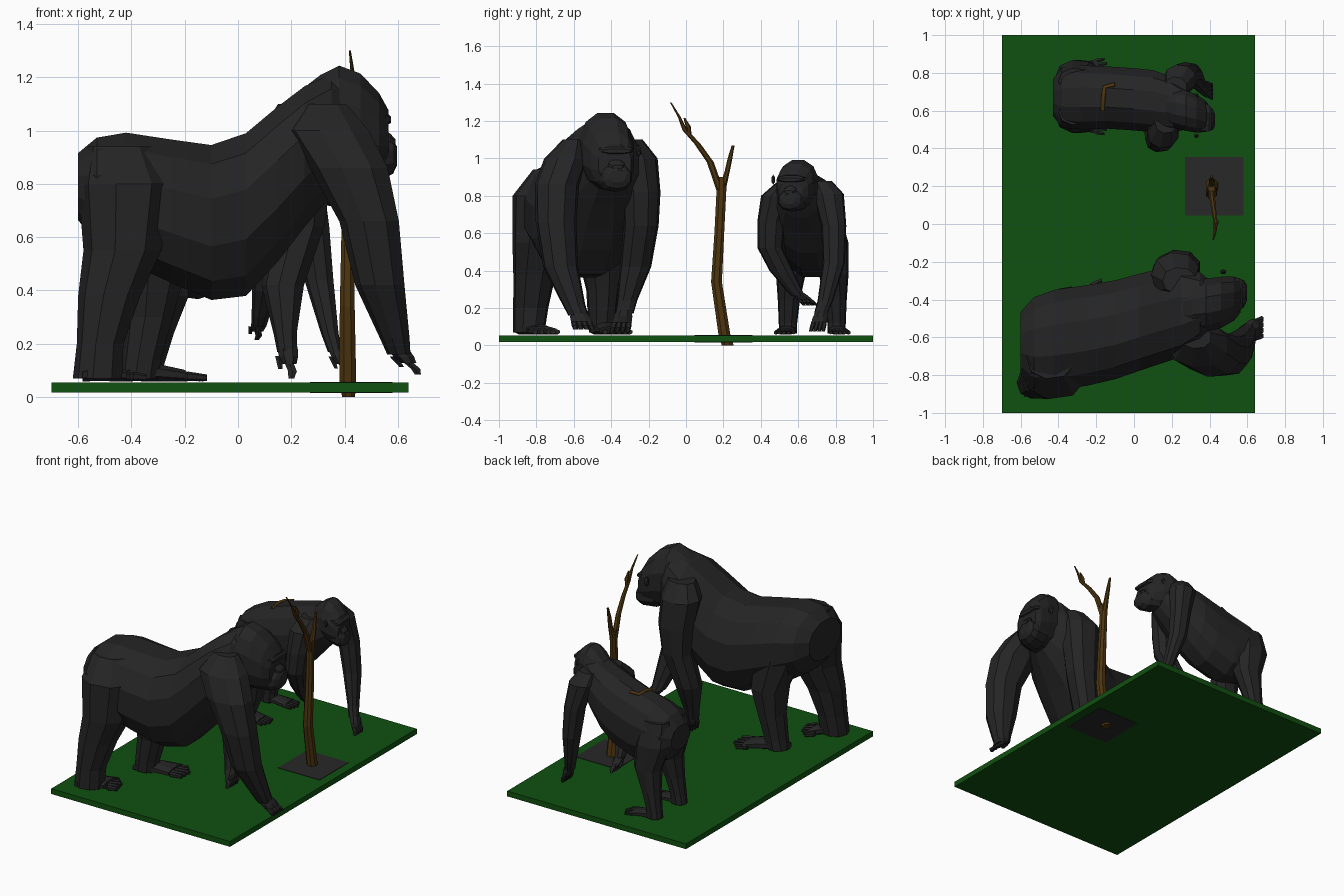
import bpy, bmesh, math
from mathutils import Vector


def material(name, rgb):
    m = bpy.data.materials.new(name)
    m.diffuse_color = (*rgb, 1)
    return m


FUR = material("dark_fur", (0.018, 0.018, 0.018))
GRASS = material("grass_green", (0.005, 0.08, 0.005))
BARK = material("bark_brown", (0.075, 0.036, 0.005))
STONE = material("dark_stone", (0.021, 0.021, 0.021))


def finish(name, bm, mat):
    bmesh.ops.recalc_face_normals(bm, faces=bm.faces)
    me = bpy.data.meshes.new(name)
    bm.to_mesh(me)
    bm.free()
    me.materials.append(mat)
    ob = bpy.data.objects.new(name, me)
    bpy.context.collection.objects.link(ob)
    return ob


def box(name, lo, hi, mat):
    bm = bmesh.new()
    bmesh.ops.create_cube(bm, size=1)
    for v in bm.verts:
        v.co = [(l + h) / 2 + c * (h - l) for c, l, h in zip(v.co, lo, hi)]
    return finish(name, bm, mat)


def loft(name, rings, axis="z", n=9, mat=FUR, power=0.9):
    """Skin rings (cx, cy, cz, a, b) lying across the x or z axis."""
    bm = bmesh.new()
    loops = []
    for cx, cy, cz, a, b in rings:
        loop = []
        for i in range(n):
            t = 2 * math.pi * (i + 0.5) / n
            c, s = math.cos(t), math.sin(t)
            u = a * math.copysign(abs(c) ** power, c)
            w = b * math.copysign(abs(s) ** power, s)
            p = (cx + u, cy + w, cz) if axis == "z" else (cx, cy + u, cz + w)
            loop.append(bm.verts.new(p))
        loops.append(loop)
    for p, q in zip(loops, loops[1:]):
        for i in range(n):
            j = (i + 1) % n
            bm.faces.new((p[i], p[j], q[j], q[i]))
    bm.faces.new(loops[0])
    bm.faces.new(loops[-1])
    return finish(name, bm, mat)


def trunk_rings(rows):
    """Rows (x, y, half width, top, bottom) to x-axis rings."""
    return [(x, y, (t + b) / 2, w, (t - b) / 2) for x, y, w, t, b in rows]


def foot(name, heel, toe, w):
    h, t = Vector(heel), Vector(toe)
    d = t - h
    side = Vector((-d.y, d.x)).normalized()
    rows = []
    for f, ww, top in ((-0.12, .6, .10), (0.1, .85, .13), (0.4, .95, .12), (0.75, 1.1, .10)):
        p = h + d * f
        rows.append((p.x, p.y, w * ww, 0.057 + (top - 0.057) * w / .07, 0.057))
    loft(name, trunk_rings(rows), "x", 8)
    for i in range(5):  # toes
        k = (i - 2) / 2
        a = h + d * 0.7 + side * w * 0.85 * k
        b = h + d * (1.05 - 0.1 * abs(k)) + side * w * 0.95 * k
        r = w * 0.24
        loft(f"{name}_toe", [(a.x, a.y, 0.06 + r, r, r), (b.x, b.y, 0.058 + r * .8, r * .7, r * .7)], "x", 6)


def hand(name, wrist, tip, w):
    p, q = Vector(wrist), Vector(tip)
    m = p.lerp(q, 0.55)
    loft(name, [(*p, w * .8, w * .8), (*p.lerp(q, .3), w * .75, w * 1.05), (*m, w * .55, w * 1.1)], "z", 8)
    for i in range(4):  # fingers
        o = Vector((0, (i - 1.5) * w * 0.55, 0))
        a, b = m + o * .9, q + o
        c = a.lerp(b, .5) + Vector((w * .15, 0, 0))
        r = w * 0.3
        loft(f"{name}_finger", [(*a, r * 1.2, r), (*c, r * 1.2, r), (*b, r * .8, r * .8)], "z", 6)
    t = p.lerp(q, .3) + Vector((-w * .7, 0, 0))
    loft(f"{name}_thumb", [(*t, w * .3, w * .3), (*(t + (q - p) * .4), w * .18, w * .2)], "z", 6)


def face(name, tip, yaw, s):
    """Muzzle, brow, nose, ears around the front of the muzzle at tip."""
    x, y, z = tip

    def row(dx, dz, w, h):
        return (x + dx * s, y + yaw * dx * s, z + dz * s, w * s, h * s)
    loft(name + "_muzzle", [row(-.14, 0, .1, .085), row(-.05, -.01, .09, .078), row(-.015, -.01, .075, .062),
                            row(0, -.005, .045, .035)], "x", 10)
    loft(name + "_nose", [row(-.08, .085, .025, .03), row(-.025, .055, .045, .025), row(-.005, .045, .03, .012)], "x", 8)
    loft(name + "_brow", [row(-.12, .135, .115, .035), row(-.04, .135, .095, .026), row(-.022, .13, .08, .012)], "x", 8)
    for k in (-1, 1):
        bm = bmesh.new()
        bmesh.ops.create_icosphere(bm, subdivisions=1, radius=1)
        for v in bm.verts:
            v.co = (x + s * (-.125 + v.co.x * .018), y - yaw * .1 * s + k * s * .137 + v.co.y * .015 * s,
                    z + s * (.13 + v.co.z * .034))
        finish(name + "_ear", bm, FUR)


# Ground slab and stone patch
box("ground_slab", (-.7, -1, .018), (.64, 1, .054), GRASS)
box("stone_patch", (.27, .045, .015), (.58, .355, .057), STONE)

# Tree trunk and branches
loft("tree_trunk", [(.415, .223, 0, .026, .034), (.412, .205, .06, .034, .034), (.41, .163, .34, .03, .031),
                    (.412, .178, .6, .026, .028), (.41, .19, .84, .022, .028), (.41, .19, .9, .02, .026)], "z", 8, BARK)
loft("right_branch", [(.41, .193, .83, .02, .02), (.412, .22, .93, .015, .014), (.41, .235, 1.0, .012, .013),
                      (.41, .252, 1.07, .006, .008)], "z", 7, BARK)
loft("left_branch", [(.41, .182, .83, .02, .02), (.415, .13, .98, .015, .019), (.425, .06, 1.08, .012, .017),
                     (.432, -.005, 1.15, .01, .014), (.43, -.035, 1.22, .008, .008), (.42, -.082, 1.3, .004, .004)],
     "z", 7, BARK)
loft("small_twig", [(.43, .02, 1.12, .008, .01), (.437, .012, 1.17, .012, .014), (.435, -.008, 1.215, .004, .005)],
     "z", 6, BARK)

# Large ape: torso and head
loft("large_torso", trunk_rings([
    (-.6, -.63, .17, .92, .66), (-.53, -.63, .25, .98, .57), (-.42, -.615, .275, 1.0, .5),
    (-.25, -.59, .275, .975, .42), (-.1, -.56, .27, .955, .355), (.03, -.52, .265, 1.0, .37),
    (.15, -.485, .26, 1.1, .5), (.25, -.46, .25, 1.175, .63), (.35, -.44, .19, 1.22, .75),
    (.42, -.43, .12, 1.2, .83)]), "x", 12)
loft("large_head", trunk_rings([
    (.24, -.45, .12, 1.16, .85), (.31, -.44, .14, 1.215, .85), (.38, -.43, .145, 1.25, .84),
    (.46, -.415, .14, 1.22, .83), (.53, -.395, .12, 1.145, .835), (.565, -.38, .09, 1.08, .86)]), "x", 12)
face("large_face", (.597, -.365, .91), .25, 1)

# Large ape: arms
loft("large_near_arm", [(.33, -.6, 1.1, .08, .06), (.34, -.64, 1.0, .16, .12), (.42, -.69, .86, .15, .12),
                        (.495, -.695, .66, .115, .11), (.535, -.67, .42, .095, .095), (.59, -.6, .22, .057, .062),
                        (.605, -.575, .16, .045, .055)])
hand("large_near_hand", (.6, -.575, .18), (.675, -.545, .085), .055)
loft("large_far_arm", [(.24, -.3, 1.1, .09, .07), (.22, -.27, 1.0, .13, .12), (.235, -.24, .82, .12, .105),
                       (.23, -.24, .64, .1, .095), (.17, -.27, .42, .082, .085), (.178, -.315, .24, .045, .055),
                       (.185, -.33, .17, .038, .05)])
hand("large_far_hand", (.185, -.33, .19), (.2, -.355, .07), .052)

# Large ape: legs
loft("large_near_leg", [(-.44, -.7, .94, .13, .12), (-.42, -.75, .8, .18, .18), (-.43, -.78, .55, .15, .15),
                        (-.48, -.81, .38, .12, .115), (-.515, -.83, .2, .09, .095), (-.525, -.84, .07, .095, .085)])
foot("large_near_foot", (-.56, -.86), (-.37, -.74), .075)
loft("large_far_leg", [(-.38, -.52, .92, .13, .11), (-.36, -.49, .7, .17, .15), (-.31, -.455, .47, .12, .125),
                       (-.33, -.445, .3, .09, .09), (-.36, -.45, .14, .075, .075), (-.37, -.45, .07, .075, .07)])
foot("large_far_foot", (-.4, -.46), (-.13, -.36), .075)

# Small ape: torso and head
loft("small_torso", trunk_rings([
    (-.43, .67, .1, .66, .5), (-.38, .67, .165, .73, .43), (-.28, .67, .175, .785, .38),
    (-.15, .67, .17, .825, .36), (0, .66, .17, .87, .41), (.1, .65, .17, .9, .49),
    (.2, .63, .155, .93, .6), (.28, .61, .11, .94, .68), (.33, .6, .07, .92, .74)]), "x", 12)
loft("small_head", trunk_rings([
    (.17, .62, .09, .92, .72), (.22, .61, .105, .965, .72), (.275, .6, .11, .995, .725),
    (.33, .585, .105, .975, .725), (.38, .57, .085, .925, .735), (.4, .56, .065, .88, .75)]), "x", 12)
face("small_face", (.428, .55, .785), -.3, .78)

# Small ape: near arm bent across, far arm straight down
loft("small_near_arm", [(.17, .54, .87, .06, .06), (.155, .49, .8, .085, .09), (.14, .455, .66, .072, .075),
                        (.125, .45, .52, .066, .068), (.105, .51, .4, .052, .065), (.085, .575, .3, .034, .045),
                        (.08, .6, .265, .028, .035)])
hand("small_near_hand", (.08, .595, .285), (.07, .665, .215), .04)
loft("small_far_arm", [(.22, .72, .88, .06, .06), (.24, .76, .81, .085, .085), (.28, .79, .64, .066, .068),
                       (.305, .79, .44, .056, .06), (.345, .745, .24, .034, .042), (.365, .72, .17, .028, .036)])
hand("small_far_hand", (.365, .725, .185), (.41, .7, .075), .04)

# Small ape: legs
for side, k in (("near", -1), ("far", 1)):
    y = .675
    loft(f"small_{side}_leg", [(-.31, y + k * .08, .7, .09, .07), (-.3, y + k * .095, .55, .12, .1),
                               (-.27, y + k * .115, .38, .09, .08), (-.3, y + k * .125, .24, .063, .06),
                               (-.325, y + k * .13, .12, .05, .05), (-.33, y + k * .13, .065, .052, .048)])
    foot(f"small_{side}_foot", (-.34, y + k * .13), (-.14, y + k * .15), .052)

# Brown strand lying over the small ape's back
strand = [(-.165, .6, .805), (-.162, .67, .822), (-.155, .725, .815), (-.1, .738, .825)]
cu = bpy.data.curves.new("back_strand", "CURVE")
cu.dimensions = "3D"
cu.bevel_depth = .012
cu.bevel_resolution = 0
sp = cu.splines.new("POLY")
sp.points.add(len(strand) - 1)
for p, c in zip(sp.points, strand):
    p.co = (*c, 1)
cu.materials.append(BARK)
bpy.context.collection.objects.link(bpy.data.objects.new("back_strand", cu))
